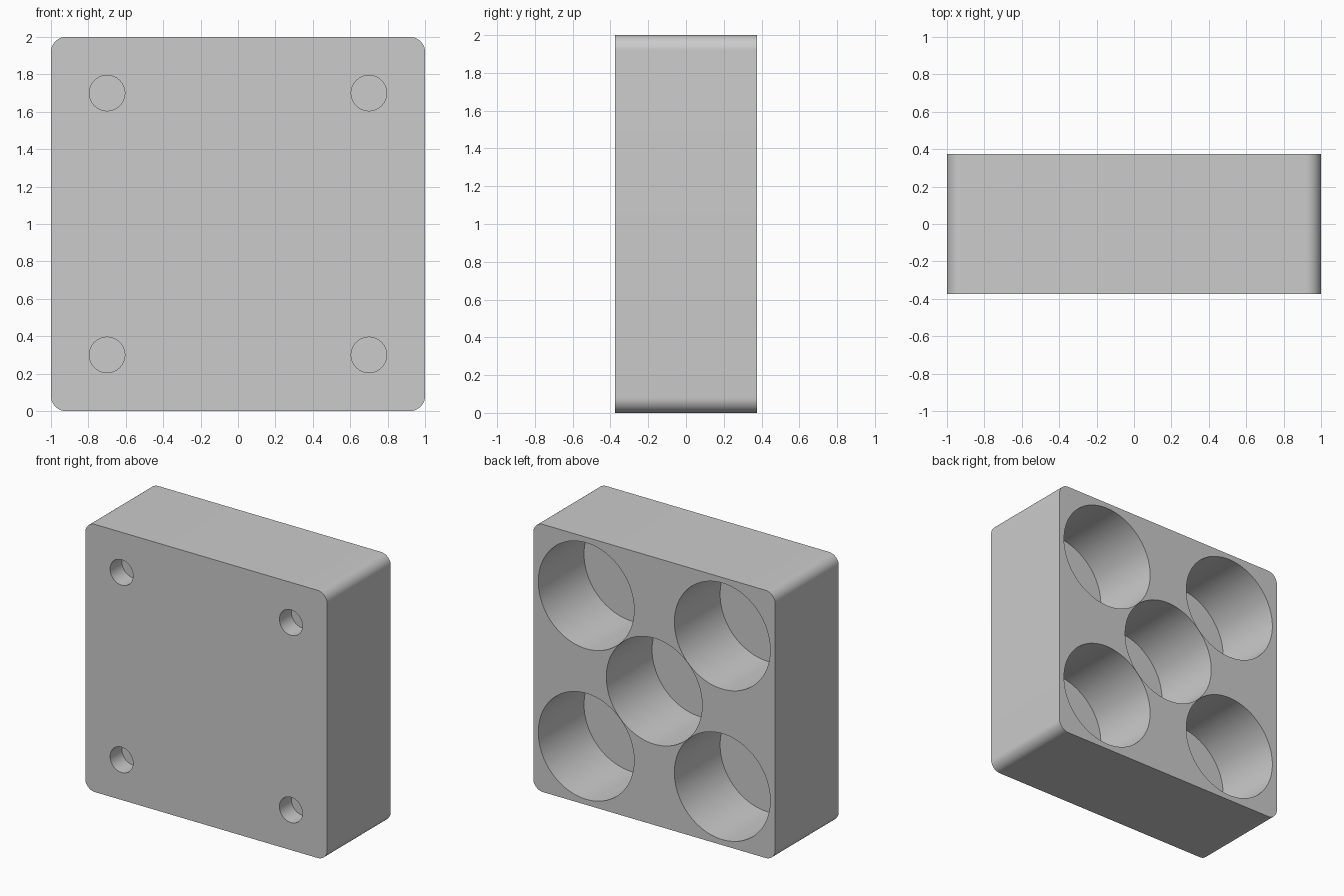
import bpy, bmesh, math
from mathutils import Matrix, Vector

if "Cube" in bpy.data.objects:
    bpy.data.objects.remove(bpy.data.objects["Cube"], do_unlink=True)

HALF_DEPTH = 0.375
CORNER = 0.08

grey = bpy.data.materials.new("light grey")
grey.use_nodes = True
colour = (0.6, 0.6, 0.6, 1)
grey.diffuse_color = colour
grey.node_tree.nodes["Principled BSDF"].inputs["Base Color"].default_value = colour


def add_object(name, bm):
    mesh = bpy.data.meshes.new(name)
    bm.to_mesh(mesh)
    bm.free()
    mesh.materials.append(grey)
    obj = bpy.data.objects.new(name, mesh)
    bpy.context.collection.objects.link(obj)
    return obj


def add_cylinder(bm, x, z, radius, y_from, y_to, segments):
    place = Matrix.Translation((x, (y_from + y_to) / 2, z)) @ Matrix.Rotation(math.pi / 2, 4, 'X')
    bmesh.ops.create_cone(bm, cap_ends=True, segments=segments, radius1=radius,
                          radius2=radius, depth=y_to - y_from, matrix=place)


# Block with its four depth edges rounded
bm = bmesh.new()
bmesh.ops.create_cube(bm, size=2, matrix=Matrix.Translation((0, 0, 1)) @ Matrix.Diagonal((1, HALF_DEPTH, 1, 1)))
depth_edges = [e for e in bm.edges
               if abs((e.verts[0].co - e.verts[1].co).normalized().dot(Vector((0, 1, 0)))) > 0.9]
bmesh.ops.bevel(bm, geom=depth_edges, offset=CORNER, segments=12, profile=0.5, affect='EDGES')
block = add_object("block", bm)

# Cutter: five wide pockets in the back, four small blind holes in the front
corners = [(sx, sz) for sx in (-1, 1) for sz in (-1, 1)]
bm = bmesh.new()
for sx, sz in corners + [(0, 0)]:
    add_cylinder(bm, 0.5625 * sx, 1 + 0.5625 * sz, 0.396, HALF_DEPTH - 0.54, HALF_DEPTH + 0.1, 96)
for sx, sz in corners:
    add_cylinder(bm, 0.7 * sx, 1 + 0.7 * sz, 0.095, -HALF_DEPTH - 0.1, -HALF_DEPTH + 0.14, 48)
cutter = add_object("hole_cutter", bm)

cut = block.modifiers.new("holes", 'BOOLEAN')
cut.operation = 'DIFFERENCE'
cut.solver = 'EXACT'
cut.object = cutter

# Apply the cut, then drop the helper
bpy.ops.object.select_all(action='DESELECT')
block.select_set(True)
bpy.context.view_layer.objects.active = block
bpy.ops.object.modifier_apply(modifier=cut.name)
bpy.data.objects.remove(cutter, do_unlink=True)
bpy.ops.object.shade_smooth_by_angle(angle=math.radians(30))
